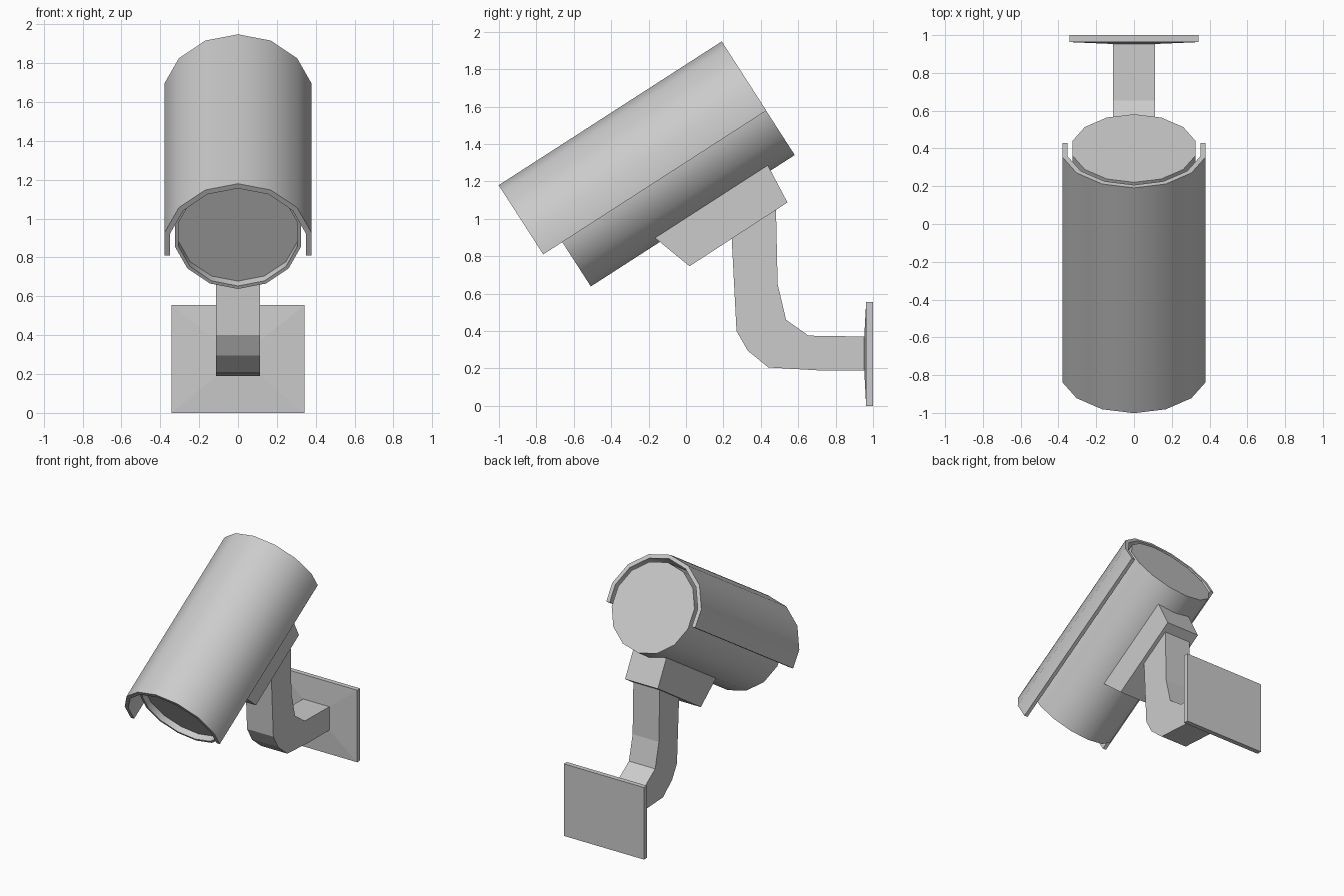
import bpy, bmesh, math

if "Cube" in bpy.data.objects:
    bpy.data.objects.remove(bpy.data.objects["Cube"])

TILT = math.radians(32.8)   # camera housing pitch
SIDES = 14
AXIS_T = 1.145              # housing axis height in tilted coordinates


def make(name, bm, tilt=0.0, smooth=False):
    bmesh.ops.recalc_face_normals(bm, faces=bm.faces)
    me = bpy.data.meshes.new(name)
    bm.to_mesh(me)
    bm.free()
    ob = bpy.data.objects.new(name, me)
    bpy.context.collection.objects.link(ob)
    ob.rotation_euler.x = tilt
    if smooth:
        bpy.ops.object.select_all(action='DESELECT')
        ob.select_set(True)
        bpy.context.view_layer.objects.active = ob
        bpy.ops.object.shade_smooth_by_angle(angle=math.radians(30))
    return ob


def loft(name, rings, **kw):
    """Join successive closed loops with quads and cap both ends."""
    bm = bmesh.new()
    loops = [[bm.verts.new(p) for p in r] for r in rings]
    for a, b in zip(loops, loops[1:]):
        n = len(a)
        for i in range(n):
            bm.faces.new((a[i], a[(i + 1) % n], b[(i + 1) % n], b[i]))
    bm.faces.new(loops[0])
    bm.faces.new(loops[-1])
    return make(name, bm, **kw)


def side_prism(name, profile, half, **kw):
    """Extrude a (y, z) outline across x."""
    return loft(name, [[(x, y, z) for y, z in profile] for x in (-half, half)], **kw)


def polar(r, i):
    a = 2 * math.pi * i / SIDES
    return r * math.sin(a), AXIS_T + r * math.cos(a)


def ring(r, s):
    return [(x, s, t) for x, t in (polar(r, i) for i in range(SIDES))]


# Camera body with recessed lens window
loft("camera_body", [ring(0.333, 1.215), ring(0.333, -0.082),
                     ring(0.315, -0.082), ring(0.315, -0.036)],
     tilt=TILT, smooth=True)


# Sun hood: half-round shell with straight lower sides
def hood_arc(r):
    pts = [polar(r, i) for i in range(-3, 4)]
    return [(pts[0][0], 1.094)] + pts + [(pts[-1][0], 1.094)]


section = hood_arc(0.389) + hood_arc(0.36)[::-1]
loft("sun_hood", [[(x, s, t) for x, t in section] for s in (-0.203, 1.216)],
     tilt=TILT, smooth=True)

# Mounting block under the body
side_prism("mount_block", [(0.345, 0.85), (0.42, 0.617), (1.045, 0.62), (1.065, 0.85)],
           0.14, tilt=TILT)

# Bent support arm
side_prism("support_arm", [
    (0.24, 0.98), (0.27, 0.40), (0.33, 0.295), (0.44, 0.205), (0.70, 0.19), (0.97, 0.19),
    (0.97, 0.37), (0.655, 0.375), (0.535, 0.46), (0.49, 0.65), (0.48, 1.10)], 0.112)


# Wall plate with a slightly raised front
def rect(hx, z0, z1, y):
    return [(-hx, y, z0), (hx, y, z0), (hx, y, z1), (-hx, y, z1)]


loft("wall_plate", [rect(0.342, 0, 0.555, 1.0), rect(0.342, 0, 0.555, 0.963),
                    rect(0.112, 0.19, 0.37, 0.953)])
